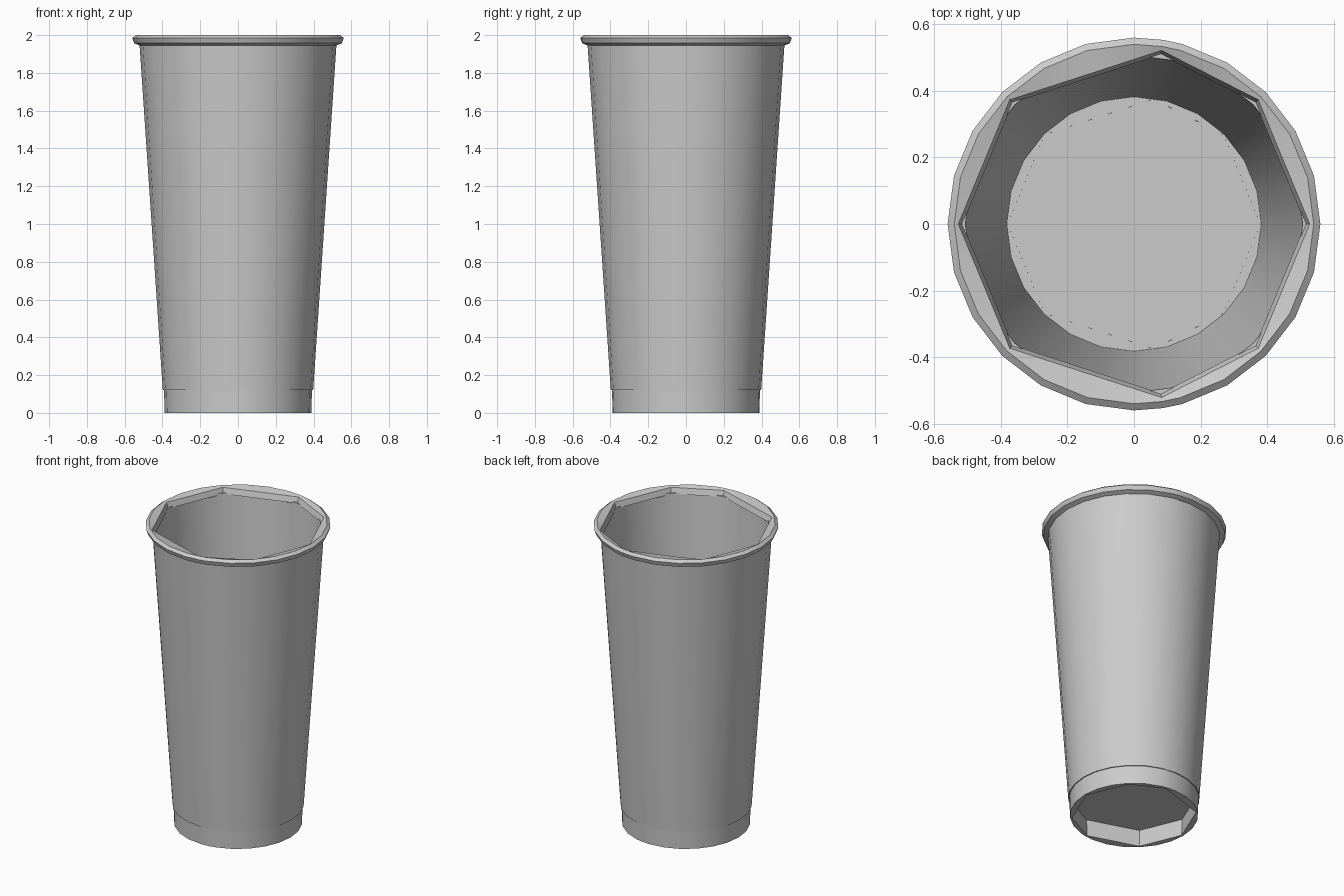
import bpy
import bmesh
from math import sin, cos, radians

cube = bpy.data.objects.get("Cube")
if cube:
    bpy.data.objects.remove(cube, do_unlink=True)

grey = bpy.data.materials.new("plain grey")
grey.use_nodes = True
colour = (0.6, 0.6, 0.6, 1)
grey.diffuse_color = colour
grey.node_tree.nodes["Principled BSDF"].inputs["Base Color"].default_value = colour

# Angles of the round walls, and the coarser corners of the faceted inner edges
STEPS = list(range(0, 360, 15))
CORNERS = [0, 45, 81, 135, 180, 225, 279, 315, 360]
RIM_STEPS = sorted(set(STEPS) | set(CORNERS[:-1]))


def faceted(radius, angle):
    """Distance to the straight chord between the two neighbouring corners."""
    for a, b in zip(CORNERS, CORNERS[1:]):
        if a <= angle <= b:
            half = radians(b - a) / 2
            return radius * cos(half) / cos(radians(angle - (a + b) / 2))


def finish(name, bm):
    bmesh.ops.recalc_face_normals(bm, faces=bm.faces)
    mesh = bpy.data.meshes.new(name)
    bm.to_mesh(mesh)
    bm.free()
    mesh.materials.append(grey)
    obj = bpy.data.objects.new(name, mesh)
    bpy.context.collection.objects.link(obj)
    bpy.ops.object.select_all(action='DESELECT')
    obj.select_set(True)
    bpy.context.view_layer.objects.active = obj
    bpy.ops.object.shade_smooth_by_angle(angle=radians(25))
    return obj


def ring_part(name, profile, steps):
    """Sweep a closed profile of (radius, height, is_faceted) round the z axis."""
    bm = bmesh.new()
    loops = []
    for angle in steps:
        loop = []
        for radius, z, flat in profile:
            r = faceted(radius, angle) if flat else radius
            loop.append(bm.verts.new((r * cos(radians(angle)), r * sin(radians(angle)), z)))
        loops.append(loop)
    count = len(profile)
    for i, loop in enumerate(loops):
        following = loops[(i + 1) % len(loops)]
        for j in range(count):
            k = (j + 1) % count
            bm.faces.new((loop[j], following[j], following[k], loop[k]))
    return finish(name, bm)


# Tapered cup wall, thin and hollow
ring_part("cup_wall", [(0.398, 0.12, False), (0.522, 1.96, False),
                       (0.507, 1.96, False), (0.382, 0.12, False)], STEPS)

# Rolled lip with straight-sided inner edge
ring_part("rolled_rim", [(0.515, 1.952, True), (0.528, 1.99, True),
                         (0.54, 2.0, False), (0.56, 1.985, False),
                         (0.55, 1.957, False), (0.521, 1.945, False)], RIM_STEPS)

# Foot band below the floor
ring_part("foot_band", [(0.388, 0, False), (0.392, 0.125, False),
                        (0.38, 0.125, True), (0.376, 0, True)], RIM_STEPS)

# Raised floor closing the cup
bm = bmesh.new()
bmesh.ops.create_cone(bm, cap_ends=True, segments=len(STEPS), radius1=0.386,
                      radius2=0.386, depth=0.01)
bmesh.ops.translate(bm, verts=bm.verts, vec=(0, 0, 0.117))
finish("cup_floor", bm)
